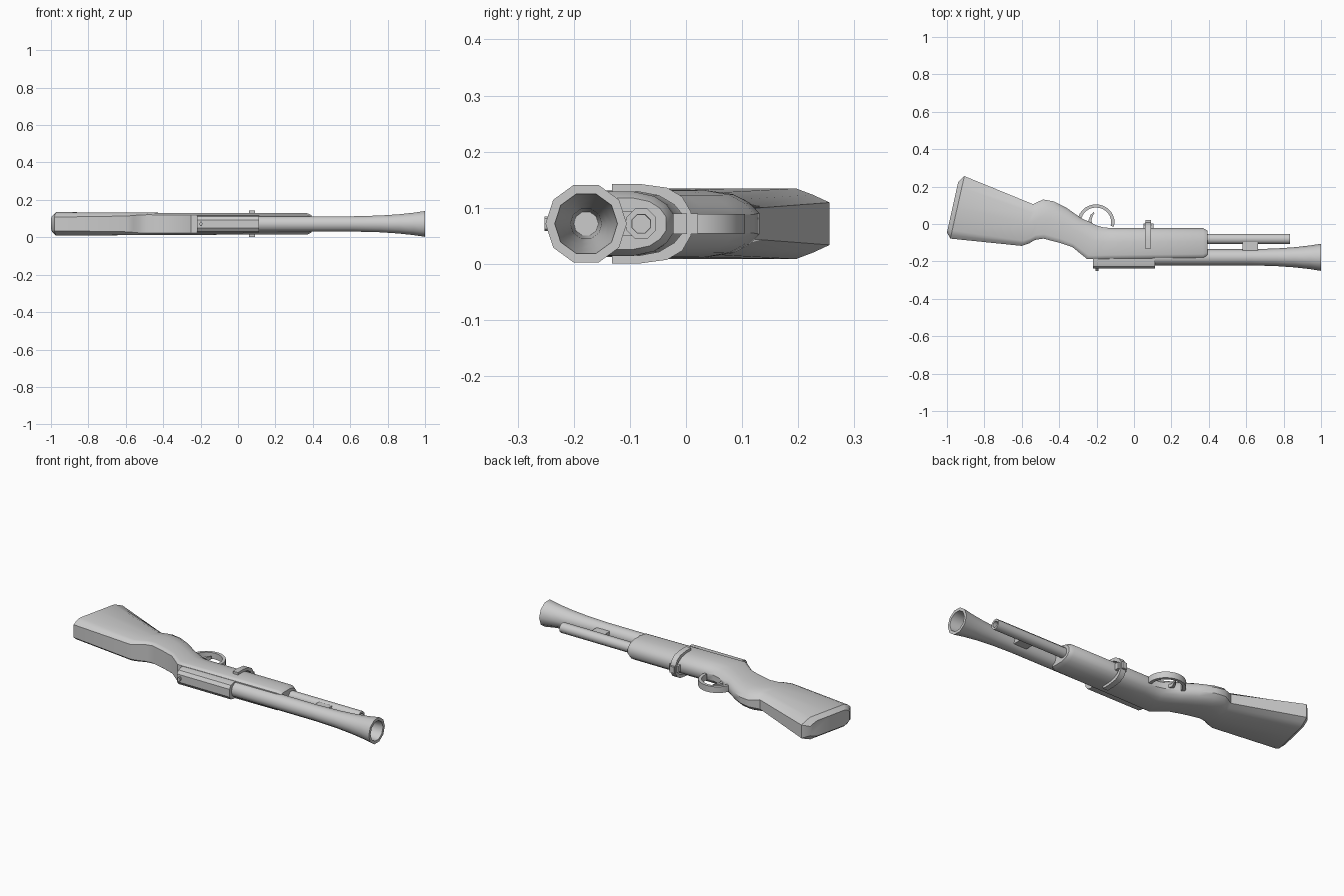
import bpy, bmesh, math

if "Cube" in bpy.data.objects:
    bpy.data.objects.remove(bpy.data.objects["Cube"])

ZC = 0.0715  # mid plane of the whole model


def finish(name, bm, angle=30):
    bmesh.ops.remove_doubles(bm, verts=bm.verts, dist=1e-5)
    bmesh.ops.recalc_face_normals(bm, faces=bm.faces)
    me = bpy.data.meshes.new(name)
    bm.to_mesh(me)
    bm.free()
    ob = bpy.data.objects.new(name, me)
    bpy.context.collection.objects.link(ob)
    bpy.ops.object.select_all(action='DESELECT')
    ob.select_set(True)
    bpy.context.view_layer.objects.active = ob
    bpy.ops.object.shade_smooth_by_angle(angle=math.radians(angle))
    return ob


def loft(name, rings, closed=False, angle=30):
    """Skin a list of equal-length point rings, capping the ends."""
    bm = bmesh.new()
    vs = [[bm.verts.new(p) for p in r] for r in rings]
    n = len(vs[0])
    pairs = list(zip(vs, vs[1:])) + ([(vs[-1], vs[0])] if closed else [])
    for a, b in pairs:
        for i in range(n):
            j = (i + 1) % n
            bm.faces.new((a[i], a[j], b[j], b[i]))
    if not closed:
        bm.faces.new(vs[0])
        bm.faces.new(vs[-1])
    return finish(name, bm, angle)


def tube(name, profile, y, sides, phase=0.0, angle=40):
    """Turn an (x, radius) profile around an axis along x."""
    rings = [[(x, y + r * math.cos(phase + i * math.tau / sides),
               ZC + r * math.sin(phase + i * math.tau / sides))
              for i in range(sides)] for x, r in profile]
    return loft(name, rings, angle=angle)


def box(name, x0, x1, y0, y1, hz):
    return loft(name, [[(x, y0, ZC - hz), (x, y1, ZC - hz),
                        (x, y1, ZC + hz), (x, y0, ZC + hz)] for x in (x0, x1)])


def strip(name, outer, inner, hz):
    """Curved flat bar in the xy plane between two matching outlines."""
    return loft(name, [[(*o, ZC - hz), (*o, ZC + hz), (*i, ZC + hz), (*i, ZC - hz)]
                       for o, i in zip(outer, inner)])


# Stock: sections given by top point, bottom point, half width and roundness
BUTT = [(0, .58), (.06, .85), (.13, 1), (.5, 1), (.82, 1), (.91, .82), (1, .6)]
FORE = [(0, .82), (.05, .95), (.12, 1), (.55, 1), (.78, .86), (.92, .6), (1, .28)]


def section(top, bot, hw, k):
    half = [(a[0] + (b[0] - a[0]) * k, (a[1] + (b[1] - a[1]) * k) * hw)
            for a, b in zip(BUTT, FORE)]
    pts = half + [(v, -w) for v, w in reversed(half)]
    return [(top[0] + (bot[0] - top[0]) * v, top[1] + (bot[1] - top[1]) * v, ZC + w)
            for v, w in pts]


stations = [
    ((-1.0, -.045), (-.94, .225), .044, 0),
    ((-.982, -.078), (-.907, .256), .063, 0),
    ((-.60, -.117), (-.54, .106), .060, .5),
    ((-.56, -.103), (-.515, .118), .060, .7),
    ((-.53, -.085), (-.485, .131), .060, .9),
    ((-.485, -.078), (-.43, .121), .060, 1),
    ((-.40, -.10), (-.36, .086), .059, 1),
    ((-.33, -.123), (-.285, .033), .059, 1),
    ((-.25, -.188), (-.20, -.008), .059, 1),
    ((-.21, -.188), (-.16, -.019), .058, 1),
    ((-.15, -.186), (-.11, -.022), .058, 1),
    ((.37, -.180), (.37, -.022), .057, 1),
    ((.393, -.168), (.393, -.036), .046, 1),
]
loft("stock", [section(*s) for s in stations], angle=35)

# Flared barrel with an open bore
tube("barrel", [(.05, .043), (.62, .043), (.76, .047), (.86, .054), (.94, .063), (1, .0725),
                (1, .056), (.94, .049), (.84, .038), (.72, .028), (.60, .022)], -.178, 10)

# Thin lower tube and its bracket
tube("lower_tube", [(.36, .029), (.835, .029), (.835, .018), (.70, .017)], -.080, 8,
     math.pi / 8, 50)
box("tube_bracket", .58, .662, -.142, -.088, .022)

# Breech cover, side rails and rear pin
cover = [(-.17, .046), (-.205, .046), (-.226, .040), (-.239, .022)]
outline = cover + [(y, -w) for y, w in reversed(cover)]
loft("breech_cover", [[(x, y, ZC + w) for y, w in outline] for x in (-.218, .113)])
tube_pin = [[(-.198 + .008 * math.cos(a), y, ZC + .013 * math.sin(a))
             for a in [i * math.tau / 8 for i in range(8)]] for y in (-.22, -.252)]
loft("breech_pin", tube_pin)

# Band wrapped round the fore-end
def band_curve(grow):
    pts = [(-.132, .060), (-.085, .060), (-.045, .053), (-.018, .037), (-.002, .016)]
    pts = [(y + (grow if i > 1 else 0), w + (grow if i < 4 else grow * .4))
           for i, (y, w) in enumerate(pts)]
    return pts + [(y, -w) for y, w in reversed(pts)]


loft("fore_band", [[(.060, *o), (.092, *o), (.092, *i), (.060, *i)]
                   for o, i in ([((a, ZC + b), (c, ZC + d))
                                 for (a, b), (c, d) in zip(band_curve(.0112), band_curve(-.003))])])
box("band_clasp", .050, .105, -.025, .002, .018)
box("band_loop", .062, .090, -.005, .021, .018)

# Trigger guard
N = 14
arc = [math.radians(165 - 180 * i / N) for i in range(N + 1)]
outer = [(-.325, .020)] + [(-.203 + .099 * math.cos(a), .010 + .095 * math.sin(a)) for a in arc]
inner = [(-.295, .010)] + [(-.203 + .081 * math.cos(a), .010 + .078 * math.sin(a)) for a in arc]
strip("trigger_guard", outer, inner, .0175)

# Trigger
strip("trigger", [(-.245, -.02), (-.243, .02), (-.233, .048), (-.214, .066)],
      [(-.215, -.02), (-.227, .018), (-.222, .040), (-.212, .058)], .009)
